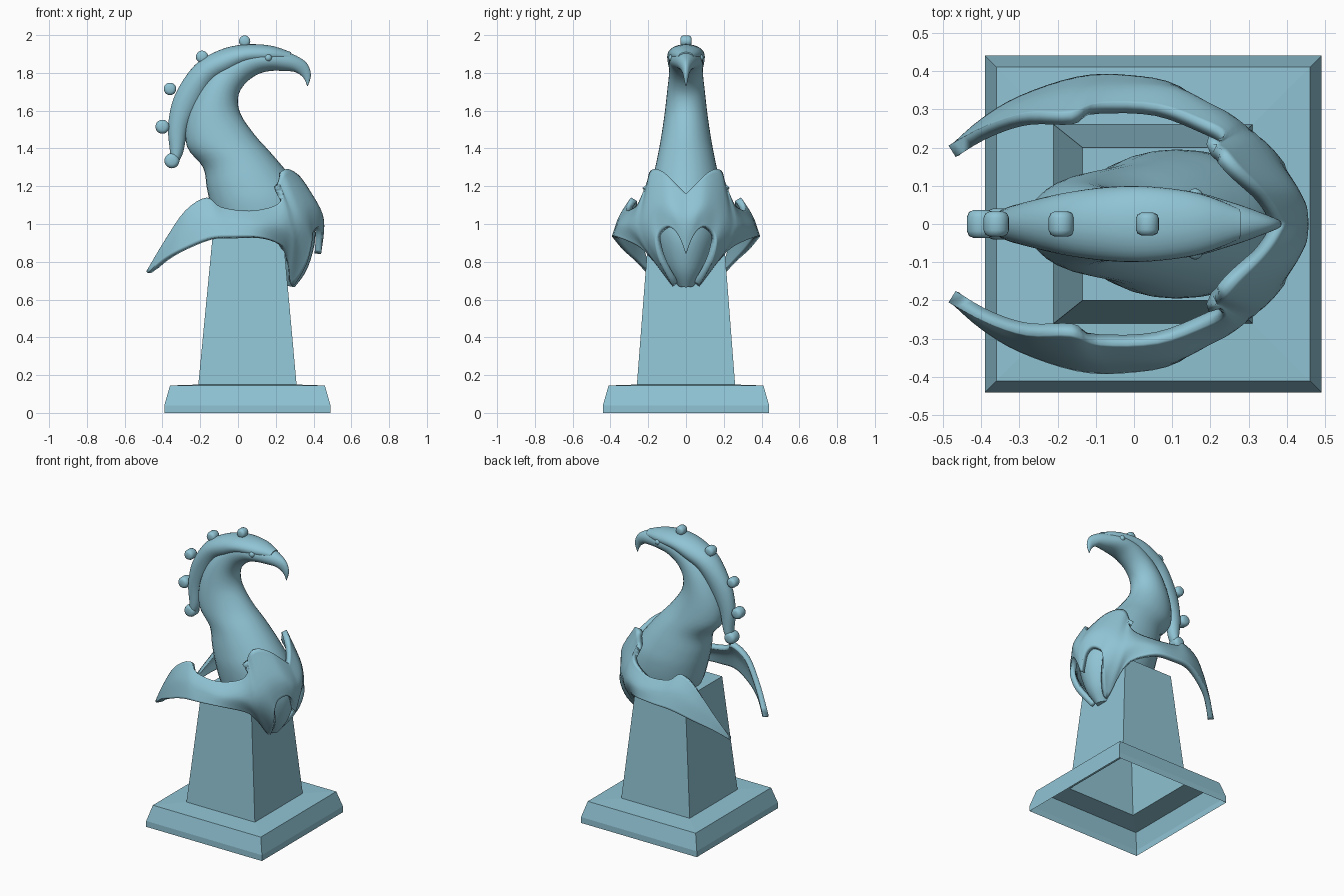
import bpy, bmesh, math
from mathutils import Vector

cube = bpy.data.objects.get("Cube")
if cube:
    bpy.data.objects.remove(cube, do_unlink=True)

# One stone colour for the whole statue
stone = bpy.data.materials.new("pale_blue_stone")
stone.use_nodes = True
stone.diffuse_color = (0.28, 0.55, 0.66, 1)
stone.node_tree.nodes["Principled BSDF"].inputs["Base Color"].default_value = stone.diffuse_color


def finish(name, bm, smooth=None):
    mesh = bpy.data.meshes.new(name)
    bm.to_mesh(mesh)
    bm.free()
    mesh.materials.append(stone)
    obj = bpy.data.objects.new(name, mesh)
    bpy.context.collection.objects.link(obj)
    if smooth:
        for other in bpy.context.selected_objects:
            other.select_set(False)
        obj.select_set(True)
        bpy.context.view_layer.objects.active = obj
        bpy.ops.object.shade_smooth_by_angle(angle=math.radians(smooth))
    return obj


def spline(rows, steps):
    """Catmull-Rom interpolation through rows of numbers."""
    out = []
    last = len(rows) - 1
    for i in range(last):
        a, b, c, d = (rows[max(0, min(last, i + k))] for k in (-1, 0, 1, 2))
        for s in range(steps):
            t = s / steps
            out.append([q + t / 2 * (r - p + t * (2 * p - 5 * q + 4 * r - e + t * (3 * (q - r) + e - p)))
                        for p, q, r, e in zip(a, b, c, d)])
    out.append(rows[last])
    return out


def loft(bm, rings, closed=True):
    """Bridge equal-length point rows with quads."""
    grid = [[bm.verts.new(p) for p in ring] for ring in rings]
    n = len(grid[0])
    for a, b in zip(grid, grid[1:]):
        for j in range(n if closed else n - 1):
            k = (j + 1) % n
            bm.faces.new((a[j], a[k], b[k], b[j]))
    return grid


def tube(name, sections, sides=32, steps=4):
    """Oval tube; each section is back x, back z, front x, front z, half width."""
    bm = bmesh.new()
    rings = []
    for bx, bz, fx, fz, w in spline(sections, steps):
        mid = Vector(((bx + fx) / 2, 0, (bz + fz) / 2))
        half = Vector(((bx - fx) / 2, 0, (bz - fz) / 2))
        side = Vector((0, w, 0))
        angles = [math.tau * k / sides for k in range(sides)]
        rings.append([mid + half * math.cos(t) + side * math.sin(t) for t in angles])
    grid = loft(bm, rings)
    bm.faces.new(grid[0])
    bm.faces.new(grid[-1])
    bmesh.ops.recalc_face_normals(bm, faces=bm.faces)
    return finish(name, bm, 50)


def plinth(name, levels, cap):
    """Stacked rectangles, open below; each level is x min, x max, half depth, z."""
    bm = bmesh.new()
    grid = loft(bm, [[(a, -d, z), (b, -d, z), (b, d, z), (a, d, z)] for a, b, d, z in levels])
    if cap:
        bm.faces.new(grid[-1])
    return finish(name, bm)


# Hollow pedestal
column_foot = (-0.21, 0.31, 0.26, 0.15)
plinth("base", [(-0.39, 0.49, 0.44, 0), (-0.39, 0.49, 0.44, 0.04),
                (-0.36, 0.46, 0.41, 0.145), column_foot], False)
plinth("column", [column_foot, (-0.135, 0.24, 0.2, 0.93)], True)

# Chest, neck, head and hooked beak in one sweep
tube("neck_and_head", [
    (.17, .69, .30, .665, .045),
    (.02, .80, .37, .77, .12),
    (-.09, .93, .41, .95, .18),
    (-.14, 1.08, .36, 1.13, .195),
    (-.165, 1.19, .28, 1.25, .18),
    (-.185, 1.30, .18, 1.37, .155),
    (-.27, 1.41, .09, 1.47, .135),
    (-.27, 1.56, .015, 1.58, .115),
    (-.20, 1.73, 0, 1.67, .10),
    (-.10, 1.85, .035, 1.74, .09),
    (.02, 1.92, .10, 1.79, .09),
    (.14, 1.93, .17, 1.81, .085),
    (.24, 1.915, .25, 1.81, .06),
    (.31, 1.89, .30, 1.805, .04),
    (.365, 1.85, .335, 1.785, .022),
    (.386, 1.79, .355, 1.76, .012),
    (.37, 1.73, .366, 1.73, .003)])

# Raised crest down the back of the neck
tube("crest", [
    (-.36, 1.32, -.32, 1.32, .03),
    (-.36, 1.38, -.29, 1.38, .036),
    (-.37, 1.52, -.26, 1.52, .045),
    (-.335, 1.68, -.19, 1.64, .06),
    (-.23, 1.84, -.12, 1.75, .082),
    (-.10, 1.92, -.03, 1.80, .097),
    (.03, 1.95, .05, 1.84, .098),
    (.17, 1.945, .17, 1.85, .08),
    (.28, 1.91, .27, 1.86, .04)])

# Rounded knobs along the crest
knobs = [(-.35, 1.335, .04), (-.40, 1.515, .037), (-.36, 1.715, .033),
         (-.19, 1.885, .033), (.035, 1.968, .03)]
for number, (x, z, r) in enumerate(knobs, 1):
    bm = bmesh.new()
    profile = [(-1, .5), (-.85, .85), (-.5, 1), (.5, 1), (.85, .85), (1, .5)]
    angles = [math.tau * k / 20 for k in range(20)]
    grid = loft(bm, [[(x + r * s * math.cos(t), r * y, z + r * s * math.sin(t)) for t in angles]
                     for y, s in profile])
    bm.faces.new(grid[0])
    bm.faces.new(grid[-1])
    bmesh.ops.recalc_face_normals(bm, faces=bm.faces)
    finish("crest_knob_%d" % number, bm, 50)

# Small eyes
for label, side in (("left", 1), ("right", -1)):
    bm = bmesh.new()
    bmesh.ops.create_uvsphere(bm, u_segments=16, v_segments=10, radius=.02)
    bmesh.ops.translate(bm, verts=bm.verts, vec=(.16, side * .073, 1.88))
    finish(label + "_eye", bm, 60)

# Collar armour: each rib is a top, middle and bottom point, from breast to wing tip
ribs = [
    (.39, 0, 1.16, .455, 0, 1.02, .44, 0, .84),
    (.36, .05, 1.21, .445, .05, 1.06, .445, .04, .94),
    (.32, .10, 1.26, .415, .10, 1.1, .43, .09, .985),
    (.27, .15, 1.29, .37, .16, 1.1, .40, .14, .96),
    (.235, .19, 1.28, .34, .21, 1.05, .39, .16, .89),
    (.215, .205, 1.23, .32, .235, 1, .36, .13, .78),
    (.23, .22, 1.19, .30, .25, .95, .285, .07, .67),
    (.235, .24, 1.14, .27, .275, .97, .265, .17, .8),
    (.19, .265, 1.095, .22, .305, .99, .24, .25, .88),
    (.06, .31, 1.07, .10, .355, 1, .12, .36, .93),
    (-.09, .315, 1.09, -.05, .36, 1.02, -.02, .39, .935),
    (-.166, .29, 1.14, -.16, .35, 1.04, -.15, .385, .925),
    (-.28, .29, 1.07, -.29, .32, .97, -.30, .335, .865),
    (-.39, .255, .91, -.395, .265, .87, -.40, .275, .81),
    (-.485, .205, .75, -.482, .206, .745, -.478, .207, .74)]
bm = bmesh.new()
loft(bm, [spline([rib[:3], rib[3:6], rib[6:]], 6) for rib in spline(ribs, 4)], closed=False)
armour = finish("collar_armour", bm, 40)
mirror = armour.modifiers.new("Mirror", "MIRROR")
mirror.use_axis = (False, True, False)
mirror.merge_threshold = 0.002
shell = armour.modifiers.new("Thickness", "SOLIDIFY")
shell.thickness = 0.035
shell.offset = -1
# Shade after the thickness so that the rim stays crisp
for mod in armour.modifiers:
    if mod.type == "NODES":
        armour.modifiers.move(armour.modifiers.find(mod.name), len(armour.modifiers) - 1)
